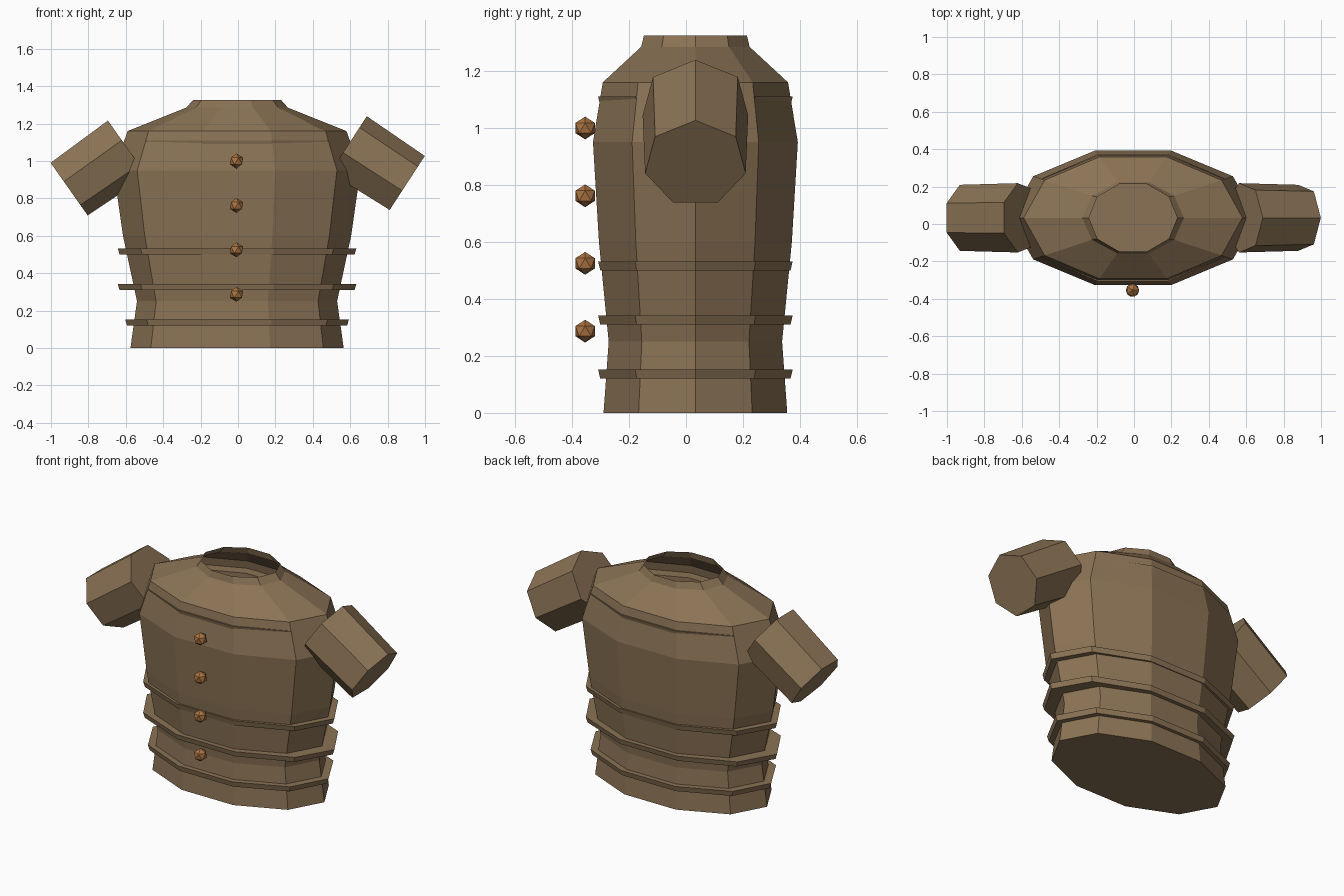
import bpy, bmesh, math
from mathutils import Vector

if "Cube" in bpy.data.objects:
    bpy.data.objects.remove(bpy.data.objects["Cube"])


def make_material(name, rgb):
    m = bpy.data.materials.new(name)
    m.diffuse_color = (*rgb, 1)
    m.use_nodes = True
    m.node_tree.nodes["Principled BSDF"].inputs["Base Color"].default_value = m.diffuse_color
    return m


LEATHER = make_material("brown leather", (0.258, 0.171, 0.091))
COPPER = make_material("copper", (0.41, 0.175, 0.055))
CX, CY = -0.005, 0.033          # body axis


def finish(name, bm, mat):
    me = bpy.data.meshes.new(name)
    bm.to_mesh(me)
    bm.free()
    me.materials.append(mat)
    ob = bpy.data.objects.new(name, me)
    bpy.context.collection.objects.link(ob)
    return ob


def skin(bm, loops, closed=False):
    """Bridge consecutive vertex loops with quads."""
    n = len(loops[0])
    pairs = list(zip(loops, loops[1:]))
    if closed:
        pairs.append((loops[-1], loops[0]))
    for a, b in pairs:
        for i in range(n):
            j = (i + 1) % n
            bm.faces.new((a[i], a[j], b[j], b[i]))


def oval(bm, rx, ry, z, n=10):
    return [bm.verts.new((CX + rx * math.cos(math.tau * i / n),
                          CY + ry * math.sin(math.tau * i / n), z)) for i in range(n)]


# Torso: ten-sided shell, closed below, open at the neck
bm = bmesh.new()
profile = [(0.57, 0.339, 0), (0.535, 0.32, 0.25), (0.61, 0.356, 0.6), (0.66, 0.378, 0.95),
           (0.585, 0.342, 1.16), (0.272, 0.2, 1.285), (0.236, 0.19, 1.325)]
loops = [oval(bm, *p) for p in profile]
skin(bm, loops)
bm.faces.new(loops[0][::-1])
finish("torso", bm, LEATHER)

# Bands: thin rings around waist and chest
for name, rx, z in (("hem_band", 0.598, 0.12), ("waist_band", 0.638, 0.31),
                    ("rib_band", 0.638, 0.5), ("chest_band", 0.598, 1.078)):
    bm = bmesh.new()
    rings = [oval(bm, rx - 0.01, 0.351, z), oval(bm, rx, 0.359, z + 0.032),
             oval(bm, rx - 0.1, 0.29, z + 0.032), oval(bm, rx - 0.1, 0.29, z)]
    skin(bm, rings, closed=True)
    finish(name, bm, LEATHER)

# Sleeves: tapered seven-sided tubes, ridge up on one side and down on the other
for name, inner, outer, turn in (
        ("right_sleeve", (0.585, CY, 1.08), (0.9, CY, 0.875), 0),
        ("left_sleeve", (-0.597, CY, 1.076), (-0.908, CY, 0.857), math.pi)):
    bm = bmesh.new()
    a, b = Vector(inner), Vector(outer)
    side = Vector((0, 1, 0))
    up = side.cross((b - a).normalized())
    if up.z < 0:
        up.negate()
    ends = []
    for centre, r in ((a, 0.19), (b, 0.181)):
        ends.append([bm.verts.new(centre + r * (math.cos(t) * up + math.sin(t) * side))
                     for t in (turn + math.tau * i / 7 for i in range(7))])
    skin(bm, ends)
    for e in ends:
        bm.faces.new(e)
    bmesh.ops.recalc_face_normals(bm, faces=bm.faces)
    finish(name, bm, LEATHER)

# Buttons: faceted studs down the front
for i, z in enumerate((1.0, 0.762, 0.525, 0.287)):
    bm = bmesh.new()
    bmesh.ops.create_icosphere(bm, subdivisions=1, radius=0.04)
    button = finish(f"button_{i + 1}", bm, COPPER)
    button.location = (-0.008, -0.354, z)
